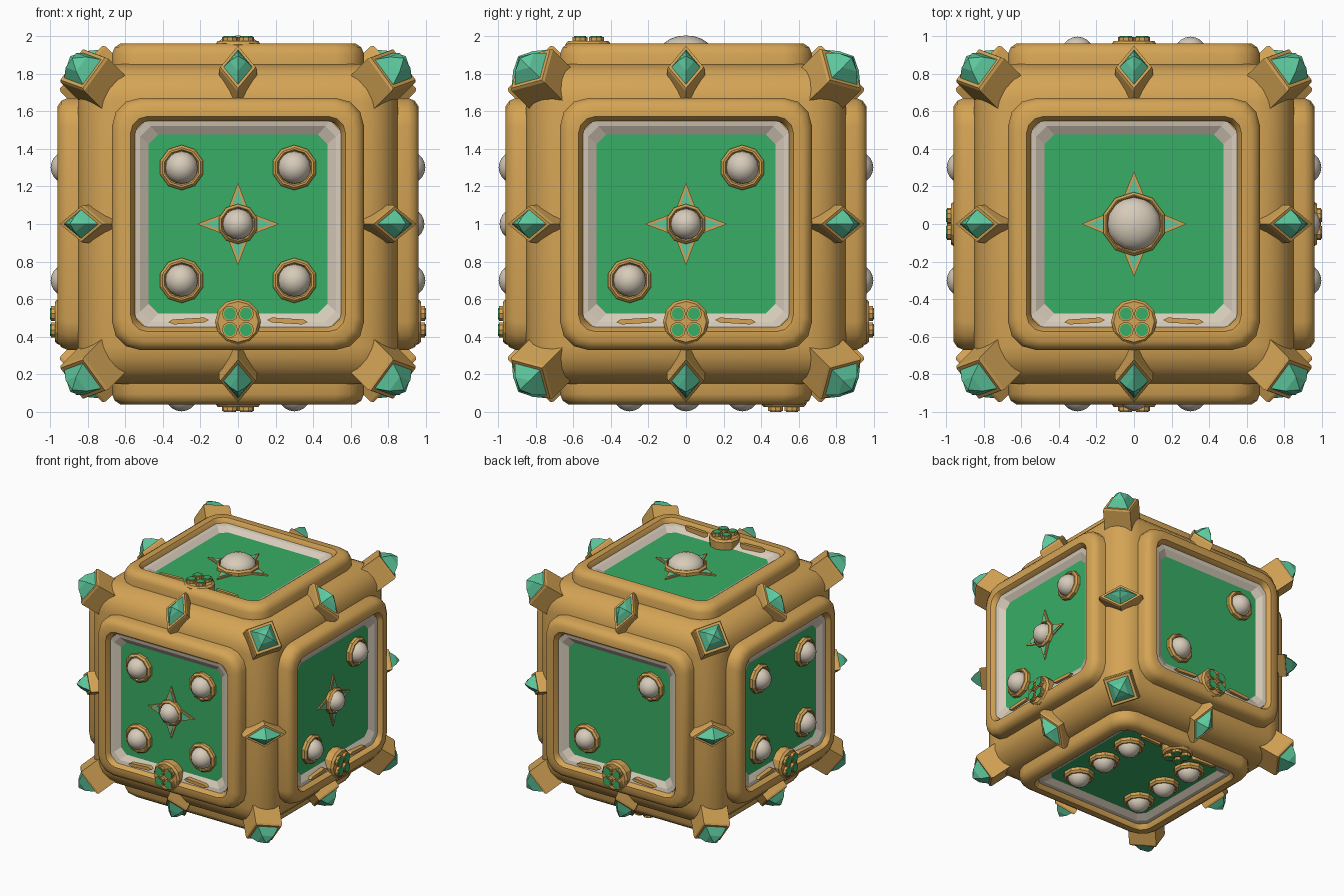
import bpy, bmesh, math
from mathutils import Matrix, Vector

if "Cube" in bpy.data.objects:
    bpy.data.objects.remove(bpy.data.objects["Cube"])


def material(name, rgb):
    m = bpy.data.materials.new(name)
    m.diffuse_color = (*rgb, 1)
    m.use_nodes = True
    m.node_tree.nodes["Principled BSDF"].inputs["Base Color"].default_value = m.diffuse_color
    return m


GOLD = material("gold", (0.66, 0.37, 0.09))
GREEN = material("panel green", (0.04, 0.42, 0.13))
GEM = material("gem green", (0.11, 0.58, 0.34))
IVORY = material("ivory", (0.68, 0.60, 0.49))


def finish(name, bm, mats, matrix, smooth=None):
    bmesh.ops.recalc_face_normals(bm, faces=bm.faces)
    bm.transform(Matrix.Translation((0, 0, 1)) @ matrix)
    me = bpy.data.meshes.new(name)
    bm.to_mesh(me)
    bm.free()
    for m in mats:
        me.materials.append(m)
    ob = bpy.data.objects.new(name, me)
    bpy.context.collection.objects.link(ob)
    if smooth:
        bpy.ops.object.select_all(action='DESELECT')
        ob.select_set(True)
        bpy.context.view_layer.objects.active = ob
        bpy.ops.object.shade_smooth_by_angle(angle=math.radians(smooth))
    return ob


def loft(bm, loops, caps=(False, True), mat=0):
    """Skin a series of equal-length loops of (x, y, z)."""
    rows = [[bm.verts.new(p) for p in loop] for loop in loops]
    faces = []
    for a, b in zip(rows, rows[1:]):
        n = len(a)
        faces += [bm.faces.new((a[i], a[(i + 1) % n], b[(i + 1) % n], b[i])) for i in range(n)]
    if caps[0]:
        faces.append(bm.faces.new(rows[0][::-1]))
    if caps[1]:
        faces.append(bm.faces.new(rows[-1]))
    for f in faces:
        f.material_index = mat


def circle(r, z, n=10, c=(0, 0), turn=0.0):
    return [(c[0] + r * math.cos(turn + math.tau * i / n),
             c[1] + r * math.sin(turn + math.tau * i / n), z) for i in range(n)]


def rounded_square(h, r, z, seg):
    pts = []
    for q in range(4):
        a0 = q * math.pi / 2
        cx = (h - r) * (1 if q in (0, 3) else -1)
        cy = (h - r) * (1 if q in (0, 1) else -1)
        for s in range(seg + 1):
            a = a0 + math.pi / 2 * s / seg
            pts.append((cx + r * math.cos(a), cy + r * math.sin(a), z))
    return pts


def star(tip, inner, z):
    return [((tip if i % 2 == 0 else inner) * math.cos(i * math.pi / 4),
             (tip if i % 2 == 0 else inner) * math.sin(i * math.pi / 4), z) for i in range(8)]


def rhombus(a, b, z):
    return [(a, 0, z), (0, b, z), (-a, 0, z), (0, -b, z)]


def basis(u, v, n):
    return Matrix((u, v, n)).transposed().to_4x4()


# Rounded cube body
bm = bmesh.new()
bmesh.ops.create_cube(bm, size=1.7)
bmesh.ops.bevel(bm, geom=bm.edges[:], offset=0.2, segments=5, profile=0.5, affect='EDGES')
finish("body", bm, [GOLD], Matrix(), 40)


def pip(side, M, u, v, ring, ball, flat=1.0):
    bm = bmesh.new()
    loft(bm, [circle(r, z, 10, (u, v), math.pi / 10) for r, z in
              ((ring, 0.885), (ring, 0.915), (ring - 0.014, 0.93), (ball + 0.008, 0.93), (ball - 0.004, 0.905))],
         (False, False))
    finish(side + "_pip_ring", bm, [GOLD], M)
    bm = bmesh.new()
    bmesh.ops.create_uvsphere(bm, u_segments=16, v_segments=10, radius=ball)
    bm.transform(Matrix.Translation((u, v, 0.908)) @ Matrix.Diagonal((1, 1, flat, 1)))
    finish(side + "_pip_ball", bm, [IVORY], M, 60)


def make_side(side, M, pips, star_size):
    # Raised gold frame
    bm = bmesh.new()
    loft(bm, [rounded_square(h, r, z, 3) for h, r, z in
              ((0.67, 0.15, 0.80), (0.67, 0.15, 0.905), (0.655, 0.145, 0.94), (0.625, 0.13, 0.96),
               (0.572, 0.09, 0.96), (0.545, 0.07, 0.92), (0.545, 0.07, 0.86))], (False, False))
    finish(side + "_frame", bm, [GOLD], M, 35)
    # Ivory border sloping in to the green panel
    bm = bmesh.new()
    loft(bm, [rounded_square(h, r, z, 1) for h, r, z in
              ((0.55, 0.06, 0.926), (0.52, 0.055, 0.92), (0.475, 0.05, 0.89))], (False, False))
    finish(side + "_border", bm, [IVORY], M)
    bm = bmesh.new()
    loft(bm, [rounded_square(0.477, 0.05, 0.86, 1), rounded_square(0.477, 0.05, 0.89, 1)])
    finish(side + "_panel", bm, [GREEN], M)
    # Pips
    for u, v in pips:
        if (u, v) == (0, 0) and len(pips) == 1:
            pip(side, M, u, v, 0.17, 0.143, 0.66)
        elif (u, v) == (0, 0) and star_size:
            pip(side, M, u, v, 0.107, 0.083)
        else:
            pip(side, M, u, v, 0.12, 0.088)
    # Four-pointed star behind the middle pip
    if star_size:
        t, r = star_size
        bm = bmesh.new()
        loft(bm, [star(t, r, 0.885), star(t, r, 0.9)])
        loft(bm, [star(t - 0.035, r - 0.02, 0.898), star(t - 0.035, r - 0.02, 0.904)], mat=1)
        finish(side + "_star", bm, [GOLD, GEM], M)
    # Round badge with four studs, and a bar on each side
    bm = bmesh.new()
    c = (0, -0.52)
    loft(bm, [circle(0.118, 0.88, 12, c), circle(0.122, 0.955, 12, c), circle(0.108, 0.972, 12, c)])
    for sx in (-1, 1):
        for sy in (-1, 1):
            s = (sx * 0.043, c[1] + sy * 0.043)
            loft(bm, [circle(0.042, 0.965, 10, s), circle(0.042, 0.995, 10, s)])
            loft(bm, [circle(0.033, 0.99, 10, s), circle(0.033, 1.0, 10, s)], mat=1)
    finish(side + "_badge", bm, [GOLD, GREEN], M)
    for sx in (-1, 1):
        bm = bmesh.new()
        line = ((0.155, -0.51), (0.18, -0.497), (0.35, -0.508), (0.37, -0.522), (0.34, -0.534), (0.18, -0.524))
        loft(bm, [[(sx * x, y, z) for x, y in line] for z in (0.89, 0.945)])
        finish(side + "_badge_bar", bm, [GOLD], M)


P = 0.3
SMALL, LARGE = (0.22, 0.085), (0.28, 0.115)
X, Y, Z = Vector((1, 0, 0)), Vector((0, 1, 0)), Vector((0, 0, 1))
four = [(a, b) for a in (-P, P) for b in (-P, P)]
two = [(-P, -P), (P, P)]
make_side("top", basis(X, Y, Z), [(0, 0)], LARGE)
make_side("back", basis(-X, Z, Y), two, None)
make_side("right", basis(Y, Z, X), two + [(0, 0)], SMALL)
make_side("left", basis(-Y, Z, -X), four, None)
make_side("front", basis(X, Z, -Y), four + [(0, 0)], SMALL)
make_side("bottom", basis(X, -Y, -Z), four + [(-P, 0), (P, 0)], None)


def jewel(name, M, a, b, base, top, gem_scale, step, tip):
    bm = bmesh.new()
    loft(bm, [rhombus(a, b, base), rhombus(a, b, top - 0.015), rhombus(a * 0.94, b * 0.94, top)])
    g, k = gem_scale, gem_scale * 0.55
    loft(bm, [rhombus(a * g, b * g, top - 0.005), rhombus(a * k, b * k, step), rhombus(0.004, 0.004, tip)], mat=1)
    finish(name, bm, [GOLD, GEM], M)


# Jewels on the twelve edges, long axis across the edge
for axis, p, q in ((X, Y, Z), (Y, Z, X), (Z, X, Y)):
    for s in (-1, 1):
        for t in (-1, 1):
            n = (p * s + q * t).normalized()
            u = (p * s - q * t).normalized()
            jewel("edge_jewel", basis(u, n.cross(u), n), 0.17, 0.1, 1.0, 1.18, 0.8, 1.225, 1.26)

# Jewels on the eight corners
for sx in (-1, 1):
    for sy in (-1, 1):
        for sz in (-1, 1):
            n = Vector((sx, sy, sz)).normalized()
            u = Vector((2 * sx, -sy, -sz)).normalized()
            jewel("corner_jewel", basis(u, n.cross(u), n), 0.155, 0.155, 1.2, 1.43, 0.8, 1.49, 1.525)
